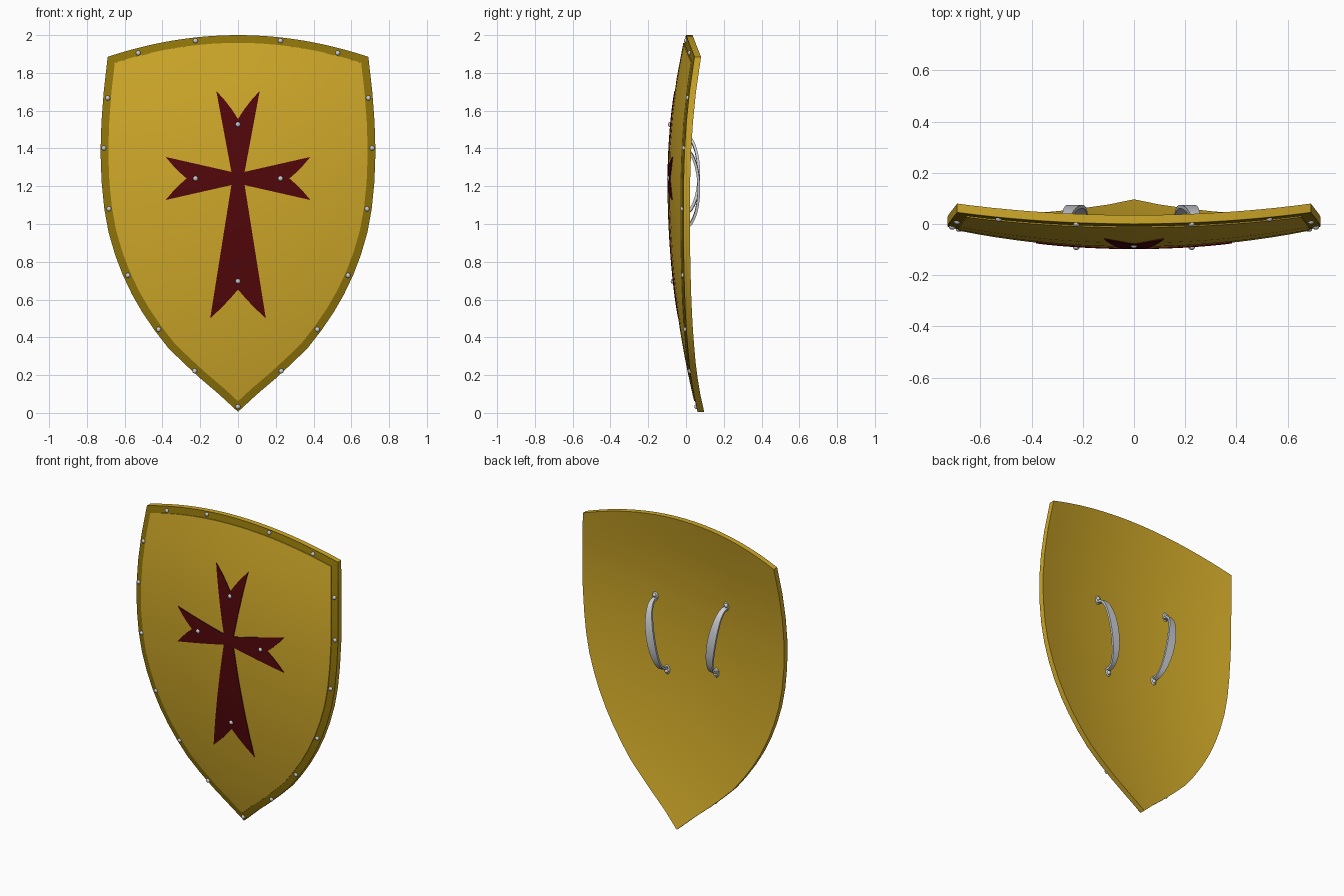
import bpy, bmesh, math
from mathutils import Vector

if "Cube" in bpy.data.objects:
    bpy.data.objects.remove(bpy.data.objects["Cube"], do_unlink=True)


def material(name, rgb):
    m = bpy.data.materials.new(name)
    m.use_nodes = True
    m.diffuse_color = (*rgb, 1)
    m.node_tree.nodes["Principled BSDF"].inputs["Base Color"].default_value = (*rgb, 1)
    return m


GOLD = material("golden yellow", (0.62, 0.39, 0.022))
OLIVE = material("dark olive gold", (0.275, 0.175, 0.003))
RED = material("dark red", (0.085, 0.002, 0.003))
STEEL = material("steel grey", (0.60, 0.61, 0.64))

BACK = 0.04        # back of the board behind the raised panel
EDGE = 0.005       # how far the edge band sits behind the panel
RIM_W = 0.041      # width of the edge band


def front_y(x, z):
    """Front surface of the bowed panel."""
    k = 0.146 if z > 1.22 else 0.102
    return -0.094 + k * (z - 1.22) ** 2 + 0.145 * x * x


def finish(name, bm, mat, angle=35):
    me = bpy.data.meshes.new(name)
    bm.to_mesh(me)
    bm.free()
    me.materials.append(mat)
    ob = bpy.data.objects.new(name, me)
    bpy.context.collection.objects.link(ob)
    bpy.ops.object.select_all(action='DESELECT')
    ob.select_set(True)
    bpy.context.view_layer.objects.active = ob
    bpy.ops.object.shade_smooth_by_angle(angle=math.radians(angle))


def build(name, verts, faces, mat, angle=35):
    bm = bmesh.new()
    vs = [bm.verts.new(v) for v in verts]
    for f in faces:
        bm.faces.new([vs[i] for i in f])
    bmesh.ops.remove_doubles(bm, verts=bm.verts, dist=0.0003)
    bmesh.ops.recalc_face_normals(bm, faces=bm.faces)
    finish(name, bm, mat, angle)


def border(rows, cols):
    return (list(range(cols)) + [r * cols + cols - 1 for r in range(1, rows)]
            + [(rows - 1) * cols + c for c in range(cols - 2, -1, -1)]
            + [r * cols for r in range(rows - 2, 0, -1)])


def plate(name, grid, near, far, mat):
    """Closed plate from a grid of (x, z) points, between two depths from the panel front."""
    rows, cols = len(grid), len(grid[0])
    flat = [p for row in grid for p in row]
    n = len(flat)
    verts = [(x, front_y(x, z) + d, z) for d in (near, far) for x, z in flat]
    faces = []
    for r in range(rows - 1):
        for c in range(cols - 1):
            a = r * cols + c
            q = [a, a + 1, a + cols + 1, a + cols]
            faces += [q, [i + n for i in reversed(q)]]
    loop = border(rows, cols)
    for a, b in zip(loop, loop[1:] + loop[:1]):
        faces.append([a, a + n, b + n, b])
    build(name, verts, faces, mat)


# Shield board: half widths from the tip up to the corner, with an arched top
SIDE = [(0.0004, 0.006), (0.1, 0.098), (0.2, 0.183), (0.29, 0.266), (0.37, 0.345),
        (0.44, 0.435), (0.505, 0.53), (0.56, 0.625), (0.61, 0.73), (0.65, 0.835),
        (0.685, 0.955), (0.708, 1.08), (0.722, 1.22), (0.728, 1.38),
        (0.723, 1.54), (0.711, 1.70), (0.69, 1.885)]
COLS = 21


def shield_grid(side, top):
    corner = side[-1][1]
    us = [-1 + 2 * c / (COLS - 1) for c in range(COLS)]
    return [[(u * w, z + (top - corner) * (z / corner) ** 4 * (1 - u * u)) for u in us]
            for w, z in side]


board = shield_grid(SIDE, 2.0)
plate("shield_board", board, EDGE + 0.003, BACK, GOLD)

# Edge band: the outline and a copy of it moved inwards
outline = [Vector((0, SIDE[0][1]))] + [Vector(r[-1]) for r in board[1:]]
outline += [Vector(p) for p in reversed(board[-1][:-1])]
outline += [Vector(r[0]) for r in reversed(board[1:-1])]
inner = []
N = len(outline)
for i, p in enumerate(outline):
    d0 = (p - outline[i - 1]).normalized()
    d1 = (outline[(i + 1) % N] - p).normalized()
    n0, n1 = Vector((-d0.y, d0.x)), Vector((-d1.y, d1.x))
    m = (n0 + n1).normalized()
    inner.append(p + m * RIM_W / m.dot(n0))
verts, faces = [], []
for pts, d in ((outline, EDGE + 0.004), (outline, EDGE), (inner, EDGE), (inner, EDGE + 0.006)):
    verts += [(p.x, front_y(p.x, p.y) + d, p.y) for p in pts]
for k in range(4):
    for i in range(N):
        j = (i + 1) % N
        a, b = k * N, ((k + 1) % 4) * N
        faces.append([a + i, a + j, b + j, b + i])
build("edge_band", verts, faces, OLIVE)

# Raised front panel inside the band
inset = [(max(p.x, 0.0004), p.y) for p in inner[:len(SIDE)]]
plate("front_panel", shield_grid(inset, 2.0 - RIM_W), 0, 0.015, GOLD)

# Cross: four flared arms with notched ends around a small square
CZ, HALF = 1.241, 0.035


def arm(name, dx, dz, notch, tip, spread):
    grid = []
    for r in range(9):
        row = []
        for c in range(7):
            u = -1 + c / 3
            along = HALF + (notch + (tip - notch) * abs(u) - HALF) * r / 8
            side = u * (HALF + (spread - HALF) * (along - HALF) / (tip - HALF))
            row.append((dx * along + dz * side, CZ + dz * along + dx * side))
        grid.append(row)
    plate(name, grid, -0.004, 0.003, RED)


arm("cross_arm_top", 0, 1, 0.315, 0.464, 0.115)
arm("cross_arm_bottom", 0, -1, 0.588, 0.740, 0.147)
arm("cross_arm_left", 1, 0, 0.272, 0.383, 0.114)
arm("cross_arm_right", -1, 0, 0.272, 0.383, 0.114)
plate("cross_centre", [[(x, CZ + z) for x in (-HALF, 0, HALF)] for z in (-HALF, 0, HALF)],
      -0.004, 0.003, RED)


# Studs on the edge band and on the cross
def ball(bm, loc, size):
    res = bmesh.ops.create_uvsphere(bm, u_segments=12, v_segments=8, radius=1)
    for v in res["verts"]:
        v.co = Vector(loc) + Vector([a * s for a, s in zip(v.co, size)])


half_studs = [(0.225, 1.970), (0.528, 1.905), (0.69, 1.667), (0.71, 1.402), (0.683, 1.08),
              (0.583, 0.728), (0.42, 0.442), (0.229, 0.222)]
studs = [(s * x, z, EDGE) for x, z in half_studs for s in (1, -1)] + [(0, 0.033, EDGE)]
studs += [(x, z, -0.004) for x, z in ((0, 1.527), (0.225, CZ), (-0.225, CZ), (0, 0.697))]
bm = bmesh.new()
for x, z, d in studs:
    ball(bm, (x, front_y(x, z) + d, z), (0.013, 0.011, 0.013))
finish("studs", bm, STEEL, 60)


# Back grips: bowed straps leaning together at the bottom, with rounded feet
def grip(name, side, x_mid, z_mid):
    STEPS = 16
    path = []
    for i in range(STEPS + 1):
        s = -math.cos(math.pi * i / STEPS)
        x, z = x_mid + side * 0.038 * s, z_mid + 0.218 * s
        base = front_y(x, z) + BACK - 0.004
        path.append((Vector((x, base + (0.068 - base) * max(0, 1 - s * s) ** 0.36, z)), s))
    across = Vector((1, 0, -side * 0.17)).normalized()
    verts, faces = [], []
    for i, (p, s) in enumerate(path):
        t = path[min(i + 1, STEPS)][0] - path[max(i - 1, 0)][0]
        n = across.cross(t).normalized() * 0.007
        w = across * (0.014 + 0.014 * (1 - s * s))
        verts += [p - w - n, p + w - n, p + w + n, p - w + n]
    for i in range(STEPS):
        for k in range(4):
            a, b = i * 4 + k, i * 4 + (k + 1) % 4
            faces.append([a, b, b + 4, a + 4])
    faces += [[0, 1, 2, 3], [STEPS * 4 + k for k in (3, 2, 1, 0)]]
    build(name, verts, faces, STEEL, 40)
    bm = bmesh.new()
    for p, s in (path[0], path[-1]):
        out = Vector((side * 0.003, 0, 0.014)) * s
        ball(bm, p + out, (0.022, 0.015, 0.032))
        ball(bm, p + out * 1.4 + Vector((0, 0.012, 0)), (0.013, 0.012, 0.013))
    finish(name + "_feet", bm, STEEL, 60)


grip("left_grip", 1, 0.208, 1.187)
grip("right_grip", -1, -0.230, 1.260)
